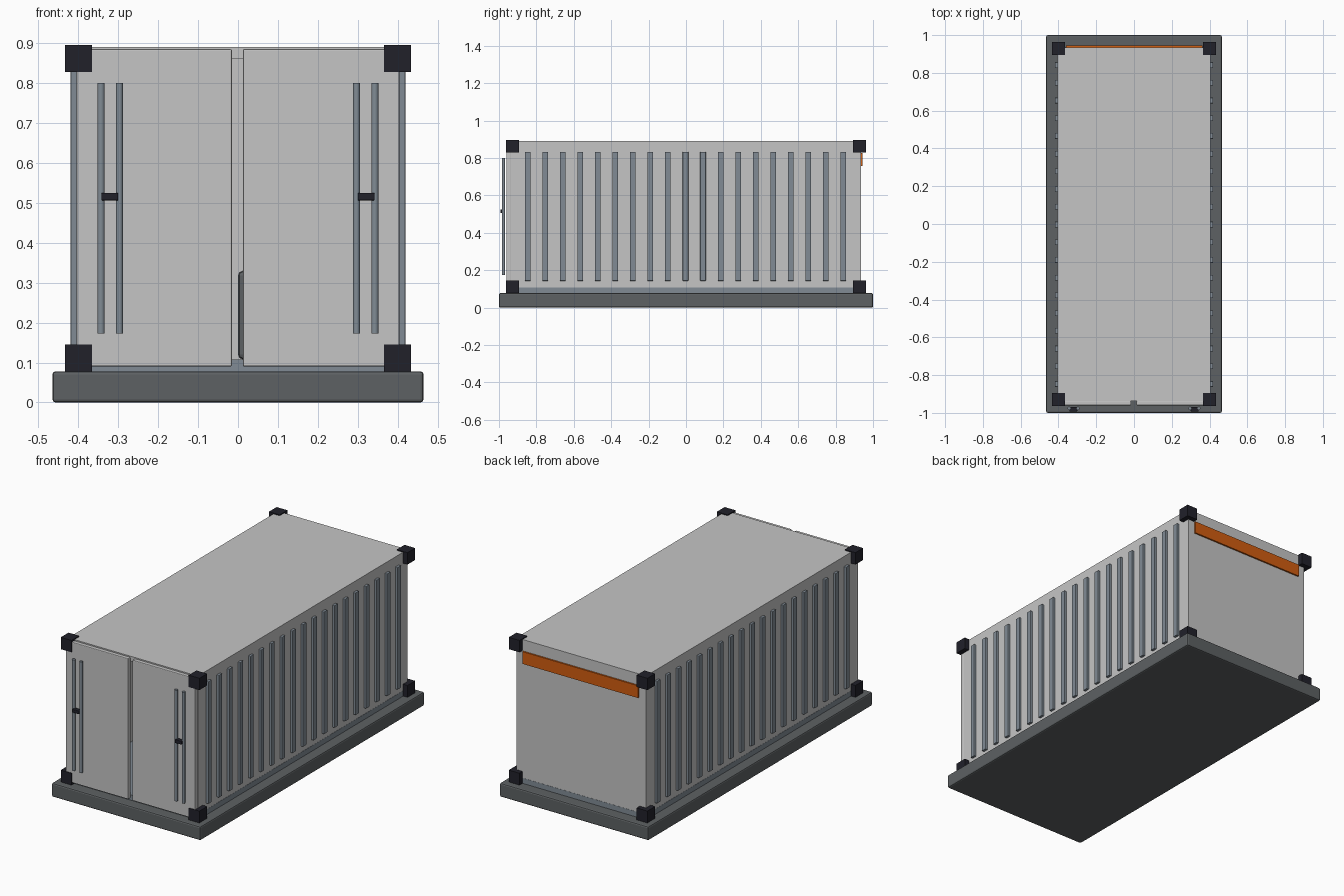
import bpy
import bmesh
import math

if "Cube" in bpy.data.objects:
    bpy.data.objects.remove(bpy.data.objects["Cube"])


def material(name, rgb):
    m = bpy.data.materials.new(name)
    m.diffuse_color = (*rgb, 1)
    m.use_nodes = True
    m.node_tree.nodes["Principled BSDF"].inputs["Base Color"].default_value = m.diffuse_color
    return m


PANEL = material("light grey", (0.56, 0.56, 0.56))
STEEL = material("blue grey steel", (0.22, 0.26, 0.30))
BASE = material("dark grey", (0.11, 0.12, 0.125))
BLACK = material("near black", (0.015, 0.015, 0.023))
ORANGE = material("orange", (0.64, 0.11, 0.005))


def finish(name, bm, mat, bevel=0.0):
    me = bpy.data.meshes.new(name)
    bm.to_mesh(me)
    bm.free()
    me.materials.append(mat)
    ob = bpy.data.objects.new(name, me)
    bpy.context.collection.objects.link(ob)
    if bevel:
        mod = ob.modifiers.new("bevel", "BEVEL")
        mod.width = bevel
        mod.segments = 2
    return ob


def box(name, x, y, z, mat, bevel=0.0):
    """Box from (min, max) ranges on each axis."""
    bm = bmesh.new()
    bmesh.ops.create_cube(bm, size=1)
    for v in bm.verts:
        v.co = [r[0] if c < 0 else r[1] for c, r in zip(v.co, (x, y, z))]
    return finish(name, bm, mat, bevel)


def rod(name, x, y, z, radius, mat):
    """Upright cylinder."""
    bm = bmesh.new()
    bmesh.ops.create_cone(bm, cap_ends=True, segments=16, radius1=radius,
                          radius2=radius, depth=z[1] - z[0])
    bmesh.ops.translate(bm, verts=bm.verts, vec=(x, y, sum(z) / 2))
    ob = finish(name, bm, mat)
    for p in ob.data.polygons:
        p.use_smooth = abs(p.normal.z) < 0.5
    return ob


def span(s, a, b):
    return tuple(sorted((s * a, s * b)))


# Ground slab
box("base_slab", (-0.465, 0.465), (-1, 1), (0, 0.078), BASE, 0.008)

# Hollow shell
box("floor", (-0.406, 0.406), (-0.938, 0.936), (0.078, 0.108), STEEL)
box("roof", (-0.405, 0.405), (-0.937, 0.935), (0.862, 0.89), PANEL)
box("back_wall", (-0.405, 0.405), (0.91, 0.935), (0.08, 0.875), PANEL)
for s in (-1, 1):
    box("side_wall", span(s, 0.38, 0.405), (-0.937, 0.935), (0.08, 0.875), PANEL)

# Side ribs
for s in (-1, 1):
    for i in range(19):
        y = -0.847 + i * 0.0938
        box("side_rib", span(s, 0.40, 0.419), (y - 0.015, y + 0.015),
            (0.143, 0.833), STEEL, 0.002)

# Corner castings
for sx in (-1, 1):
    for sy in (-1, 1):
        for z in (0.078, 0.828):
            box("corner_casting", span(sx, 0.366, 0.433), span(sy, 0.894, 0.963),
                (z, z + 0.067), BLACK)

# Front doors with a narrow gap between them
box("left_door", (-0.405, -0.015), (-0.96, -0.937), (0.09, 0.885), PANEL, 0.004)
box("right_door", (0.012, 0.405), (-0.96, -0.937), (0.09, 0.885), PANEL, 0.004)

# Locking rods and handles
for s in (-1, 1):
    for x in (0.297, 0.343):
        rod("lock_rod", s * x, -0.976, (0.173, 0.80), 0.009, STEEL)
    box("door_handle", span(s, 0.30, 0.342), (-0.992, -0.968),
        (0.506, 0.525), BLACK, 0.002)

# Stored crate seen through the door gap
box("inner_crate", (0.0, 0.25), (-0.3, 0.1), (0.108, 0.33), BASE, 0.012)

# Orange stripe on the rear wall
box("rear_stripe", (-0.36, 0.362), (0.935, 0.944), (0.757, 0.826), ORANGE)
